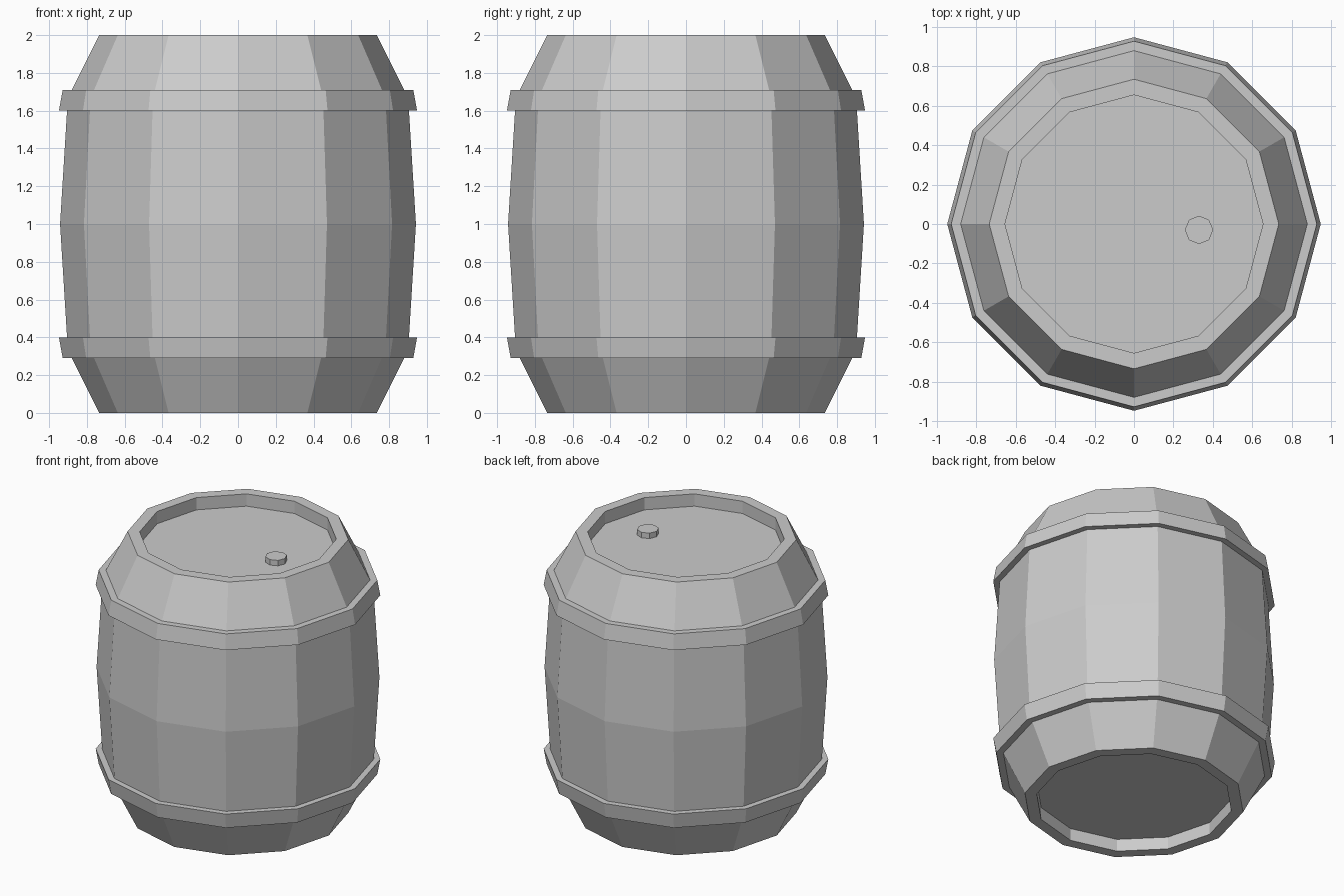
import bpy, bmesh
from math import cos, sin, tau

if "Cube" in bpy.data.objects:
    bpy.data.objects.remove(bpy.data.objects["Cube"])


def lathe(name, profile, sides, centre=(0, 0), ring=False):
    """Revolve (radius, z) points into a flat-faced solid; ring closes the profile on itself."""
    bm = bmesh.new()
    loops = [[bm.verts.new((centre[0] + r * cos(tau * i / sides),
                            centre[1] + r * sin(tau * i / sides), z))
              for i in range(sides)] for r, z in profile]
    pairs = list(zip(loops, loops[1:]))
    if ring:
        pairs.append((loops[-1], loops[0]))
    else:
        bm.faces.new(loops[0])
        bm.faces.new(loops[-1])
    for a, b in pairs:
        for i in range(sides):
            j = (i + 1) % sides
            bm.faces.new((a[i], a[j], b[j], b[i]))
    bmesh.ops.recalc_face_normals(bm, faces=bm.faces)
    mesh = bpy.data.meshes.new(name)
    bm.to_mesh(mesh)
    bm.free()
    obj = bpy.data.objects.new(name, mesh)
    bpy.context.collection.objects.link(obj)
    return obj


# Barrel body with recessed ends, mirrored about mid height
half = [(0.655, 0.09), (0.655, 0.0), (0.735, 0.0), (0.88, 0.29), (0.905, 0.40)]
upper = [(r, 2 - z) for r, z in reversed(half)]
lathe("barrel_body", half + [(0.942, 1.0)] + upper, 12)

# Hoops, wider towards the middle of the barrel
hoop = [(0.87, 0.29), (0.928, 0.29), (0.948, 0.40), (0.89, 0.40)]
lathe("lower_hoop", hoop, 12, ring=True)
lathe("upper_hoop", [(r, 2 - z) for r, z in hoop], 12, ring=True)

# Bung on the lid
lathe("bung", [(0.072, 1.90), (0.072, 1.95)], 8, centre=(0.33, -0.03))
